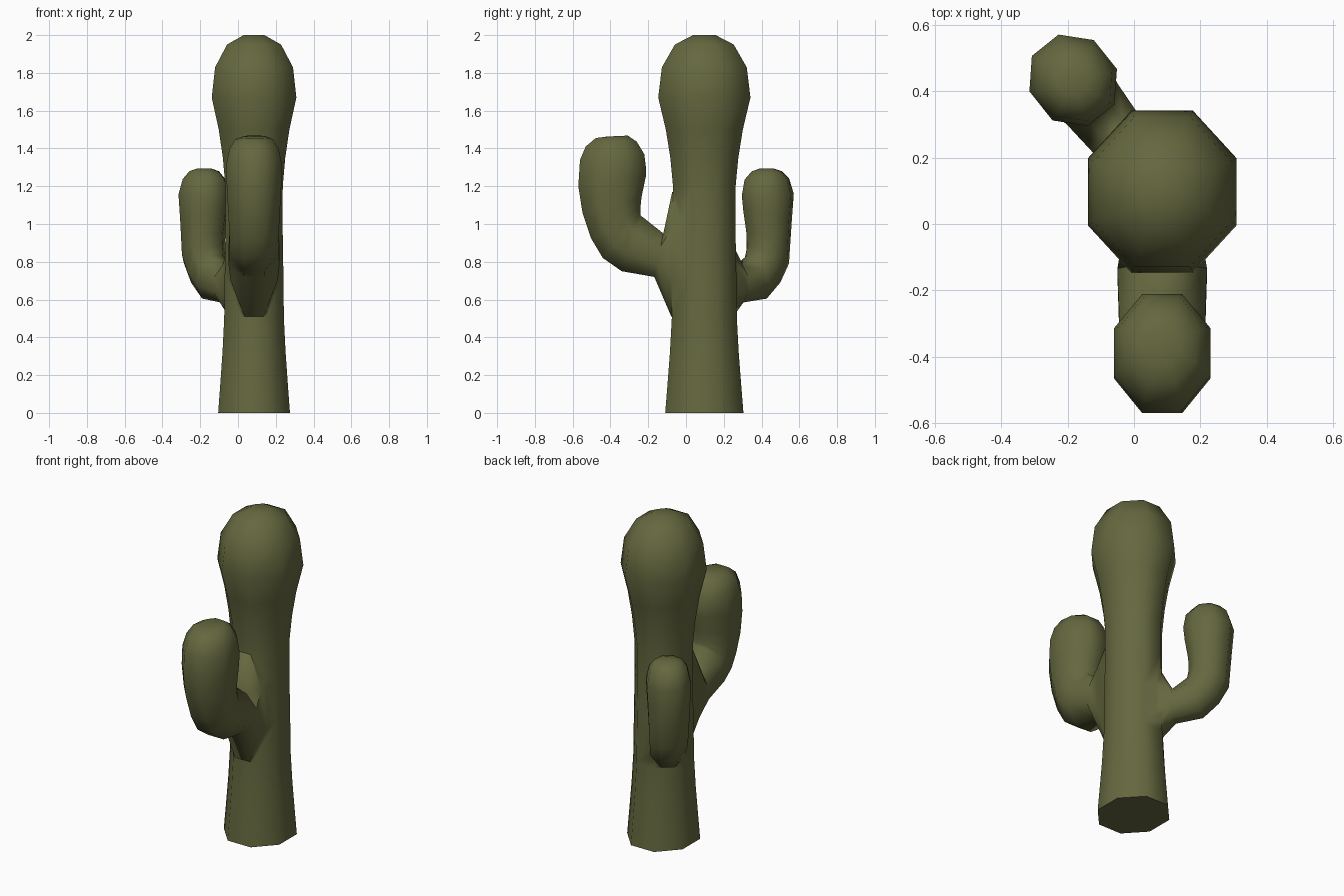
import bpy, bmesh, math

if "Cube" in bpy.data.objects:
    bpy.data.objects.remove(bpy.data.objects["Cube"])

AXIS = (0.085, 0.097)      # trunk centre line
SIDES = 8

mat = bpy.data.materials.new("cactus_green")
mat.diffuse_color = (0.13, 0.138, 0.05, 1)
mat.use_nodes = True
mat.node_tree.nodes["Principled BSDF"].inputs["Base Color"].default_value = mat.diffuse_color


def loft(name, angle, rings):
    """Octagonal loft. Ring: inner (distance, z), outer (distance, z), lateral half width.
    Distances run from the trunk axis along the compass angle."""
    a = math.radians(angle)
    dx, dy = math.cos(a), math.sin(a)
    bm = bmesh.new()
    loops = []
    for d0, z0, d1, z1, w in rings:
        loop = []
        for k in range(SIDES):
            t = 2 * math.pi * (k + 0.5) / SIDES
            r = 1 / math.cos(math.pi / SIDES)
            c, s = r * math.cos(t), r * math.sin(t) * w
            d = (d0 + d1) / 2 + (d1 - d0) / 2 * c
            z = (z0 + z1) / 2 + (z1 - z0) / 2 * c
            loop.append(bm.verts.new((AXIS[0] + d * dx - s * dy,
                                      AXIS[1] + d * dy + s * dx, z)))
        loops.append(loop)
    for lo, hi in zip(loops, loops[1:]):
        for k in range(SIDES):
            n = (k + 1) % SIDES
            bm.faces.new((lo[k], lo[n], hi[n], hi[k]))
    bm.faces.new(loops[0][::-1])
    bm.faces.new(loops[-1])
    bmesh.ops.recalc_face_normals(bm, faces=bm.faces)
    me = bpy.data.meshes.new(name)
    bm.to_mesh(me)
    bm.free()
    me.materials.append(mat)
    ob = bpy.data.objects.new(name, me)
    bpy.context.collection.objects.link(ob)
    return ob


# trunk: height and half width, slightly deeper than wide
profile = [(0, .19), (.15, .179), (.32, .167), (.5, .158), (.75, .155), (1.0, .151),
           (1.2, .152), (1.35, .165), (1.5, .187), (1.67, .224), (1.83, .206),
           (1.95, .143), (2.0, .055)]
trunk = loft("cactus", -90, [(-w * 1.09, z, w * 1.09, z, w) for z, w in profile])

# large front arm
front_arm = loft("front_arm", -90, [
    (.10, 1.17, .10, .50, .12),
    (.17, 1.17, .175, .51, .125),
    (.217, .95, .265, .72, .135),
    (.337, 1.045, .437, .75, .13),
    (.338, 1.06, .537, .82, .13),
    (.338, 1.09, .60, .925, .132),
    (.333, 1.14, .645, 1.06, .138),
    (.31, 1.25, .667, 1.20, .145),
    (.308, 1.29, .658, 1.34, .145),
    (.318, 1.37, .628, 1.41, .13),
    (.357, 1.435, .575, 1.455, .1),
    (.405, 1.468, .515, 1.463, .055)])

# small arm on the back left
back_arm = loft("back_arm", 128.6, [
    (.10, .90, .10, .50, .085),
    (.16, .90, .16, .50, .085),
    (.23, .77, .235, .585, .09),
    (.315, .83, .39, .605, .098),
    (.325, .88, .48, .69, .105),
    (.322, .95, .537, .79, .11),
    (.303, 1.07, .552, 1.0, .118),
    (.295, 1.15, .565, 1.16, .124),
    (.308, 1.235, .54, 1.24, .106),
    (.345, 1.278, .50, 1.28, .075),
    (.385, 1.293, .46, 1.293, .04)])

# merge the arms into the trunk
bpy.context.view_layer.objects.active = trunk
trunk.select_set(True)
for arm in (front_arm, back_arm):
    mod = trunk.modifiers.new("join_arm", 'BOOLEAN')
    mod.operation = 'UNION'
    mod.solver = 'EXACT'
    mod.object = arm
    bpy.ops.object.modifier_apply(modifier=mod.name)
    bpy.data.objects.remove(arm)
bpy.ops.object.shade_smooth_by_angle(angle=math.radians(70))
